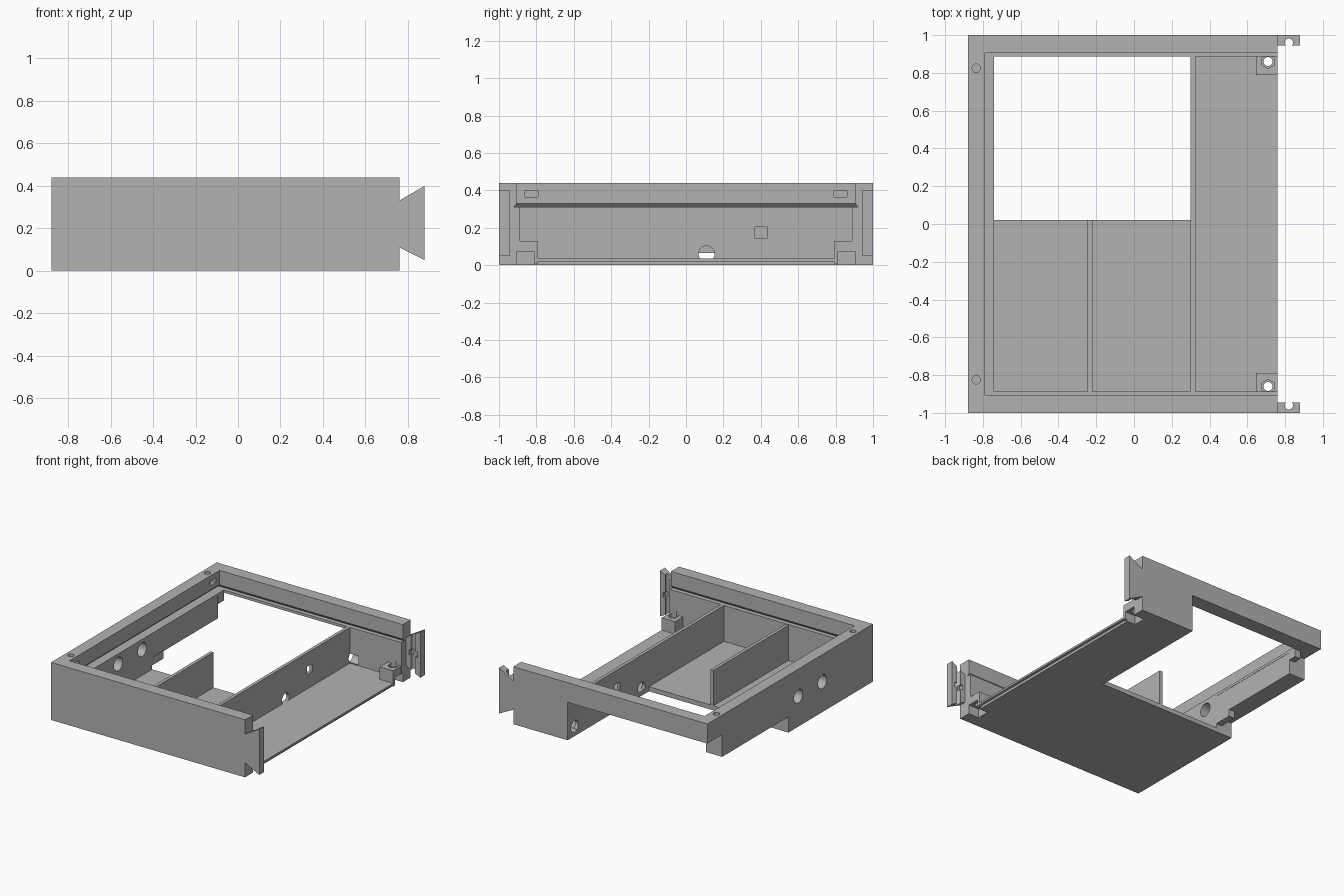
import bpy, bmesh
from math import pi
from mathutils import Matrix

cube = bpy.data.objects.get("Cube")
if cube:
    bpy.data.objects.remove(cube)

grey = bpy.data.materials.new("plain grey")
grey.use_nodes = True
grey.diffuse_color = (0.45, 0.45, 0.45, 1)
grey.node_tree.nodes["Principled BSDF"].inputs["Base Color"].default_value = (0.45, 0.45, 0.45, 1)


def make(name, bm):
    bmesh.ops.recalc_face_normals(bm, faces=bm.faces)
    mesh = bpy.data.meshes.new(name)
    bm.to_mesh(mesh)
    bm.free()
    mesh.materials.append(grey)
    ob = bpy.data.objects.new(name, mesh)
    bpy.context.collection.objects.link(ob)
    return ob


def box(name, x0, x1, y0, y1, z0, z1):
    bm = bmesh.new()
    size = Matrix.Diagonal((x1 - x0, y1 - y0, z1 - z0, 1))
    mid = Matrix.Translation(((x0 + x1) / 2, (y0 + y1) / 2, (z0 + z1) / 2))
    bmesh.ops.create_cube(bm, size=1, matrix=mid @ size)
    return make(name, bm)


def rod(axis, centre, radius, length, sides=24):
    """Cylinder along x or z, used as a drill."""
    bm = bmesh.new()
    turn = Matrix.Rotation(pi / 2, 4, 'Y') if axis == 'x' else Matrix()
    bmesh.ops.create_cone(bm, cap_ends=True, segments=sides, radius1=radius, radius2=radius,
                          depth=length, matrix=Matrix.Translation(centre) @ turn)
    return make("drill", bm)


def prism(name, profile, y0, y1):
    """Extrude an x-z profile along y."""
    bm = bmesh.new()
    face = bm.faces.new([bm.verts.new((x, y0, z)) for x, z in profile])
    out = bmesh.ops.extrude_face_region(bm, geom=[face])
    bmesh.ops.translate(bm, vec=(0, y1 - y0, 0),
                        verts=[v for v in out["geom"] if isinstance(v, bmesh.types.BMVert)])
    return make(name, bm)


def combine(target, tool, operation='DIFFERENCE'):
    tool.hide_render = True
    mod = target.modifiers.new("combine", 'BOOLEAN')
    mod.operation = operation
    mod.solver = 'EXACT'
    mod.object = tool
    bpy.context.view_layer.objects.active = target
    bpy.ops.object.modifier_apply(modifier=mod.name)
    bpy.data.objects.remove(tool)


def cut(target, *bounds):
    combine(target, box("cutter", *bounds))


# Case: solid block hollowed out, open on the right
case = box("case", -0.88, 0.76, -1, 1, 0, 0.44)
cut(case, -0.74, 1, -0.887, 0.887, 0.035, 0.32)
cut(case, -0.79, 1, -0.905, 0.905, 0.325, 0.5)

# Undercut groove for a sliding lid
bm = bmesh.new()
rings = []
for z, x, y in ((0.31, -0.81, 0.92), (0.332, -0.788, 0.903)):
    rings.append([bm.verts.new(p) for p in ((x, -y, z), (1, -y, z), (1, y, z), (x, y, z))])
low, high = rings
bm.faces.new(low)
bm.faces.new(high)
for i in range(4):
    j = (i + 1) % 4
    bm.faces.new((low[i], low[j], high[j], high[i]))
combine(case, make("groove", bm))

# Open bay at the back left, with its shortened outer wall
cut(case, -0.742, 0.3, 0.02, 1.1, -0.1, 0.29)
cut(case, -1, -0.74, 0.82, 1.1, -0.1, 0.29)
cut(case, -1, -0.74, 0.02, 0.821, -0.1, 0.12)

# Recess under the open floor edge
cut(case, 0.74, 1, -0.82, 0.82, -0.1, 0.02)

for s in (-1, 1):
    # Corner screw post with nut recess and bottom notch
    ya, yb = sorted((s * 0.79, s * 0.91))
    combine(case, box("post", 0.645, 0.759, ya, yb, 0.01, 0.13), 'UNION')
    ya, yb = sorted((s * 0.81, s * 0.905))
    cut(case, 0.67, 1, ya, yb, -0.1, 0.07)
    combine(case, rod('z', (0.71, s * 0.86, 0.1), 0.024, 0.4))
    combine(case, rod('z', (0.71, s * 0.86, 0.13), 0.037, 0.05, 6))
    # Screw hole and nut pocket in the left rim
    combine(case, rod('z', (-0.835, s * 0.825, 0.42), 0.022, 0.18))
    ya, yb = sorted((s * 0.79, s * 0.86))
    cut(case, -0.86, -0.77, ya, yb, 0.365, 0.4)

# Cable holes through the left wall
for y in (-0.1, -0.39):
    combine(case, rod('x', (-0.82, y, 0.232), 0.052, 0.3))
combine(case, rod('x', (0.3, 0.915, 0.075), 0.045, 0.2))

# Dividers between compartments
main = box("main_divider", 0.3, 0.325, -0.89, 0.89, 0.0, 0.31)
for y, z in ((0.11, 0.06), (0.915, 0.075)):
    combine(main, rod('x', (0.31, y, z), 0.043, 0.2))
cut(main, 0.2, 0.4, 0.37, 0.435, 0.145, 0.205)
box("small_divider", -0.245, -0.22, -0.89, 0.02, 0.03, 0.305)

# Small catches in the open bay
box("front_catch", -0.79, -0.74, 0.015, 0.16, 0.065, 0.125)
box("back_catch", -0.79, -0.74, 0.815, 0.885, 0.23, 0.295)

# Dovetail rails at the open side
dovetail = ((0.755, 0.11), (0.76, 0.11), (0.88, 0.05), (0.88, 0.4), (0.76, 0.33), (0.755, 0.33))
for s, name in ((-1, "front_rail"), (1, "back_rail")):
    rail = prism(name, dovetail, s, s * 0.945)
    combine(rail, rod('z', (0.82, s * 0.96, 0.22), 0.022, 0.6))
    ya, yb = sorted((s * 0.96, s * 0.93))
    cut(rail, 0.803, 0.837, ya, yb, 0, 0.5)
    ya, yb = sorted((s * 0.975, s * 0.93))
    cut(rail, 0.785, 0.855, ya, yb, 0.2, 0.24)
